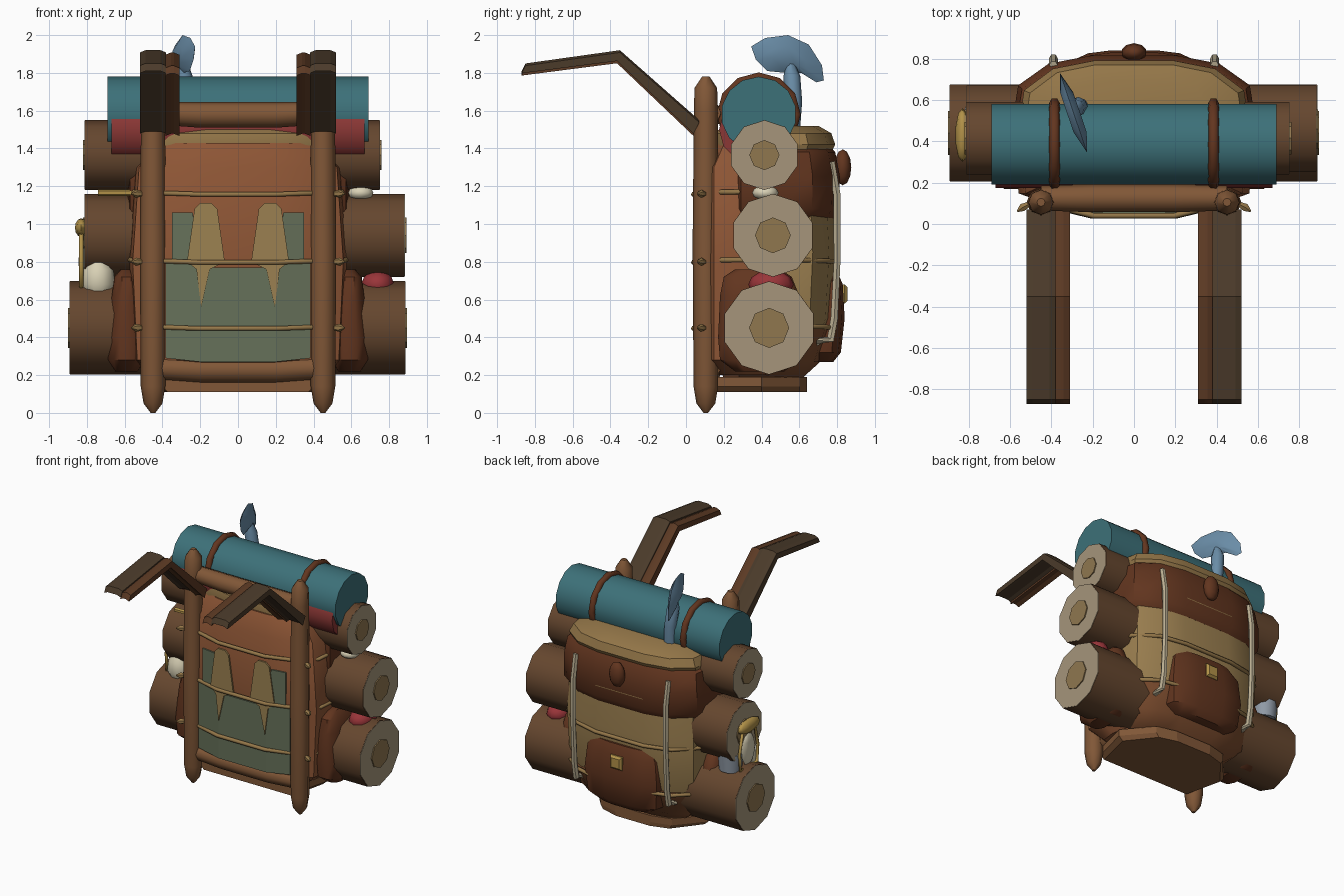
import bpy, bmesh, math
from mathutils import Vector, Matrix

if "Cube" in bpy.data.objects:
    bpy.data.objects.remove(bpy.data.objects["Cube"])

MATS = {}
def mat(h):
    if h not in MATS:
        m = bpy.data.materials.new("col_" + h)
        m.diffuse_color = [(int(h[i:i + 2], 16) / 255) ** 2.2 for i in (0, 2, 4)] + [1]
        m.use_nodes = True
        m.node_tree.nodes["Principled BSDF"].inputs["Base Color"].default_value = m.diffuse_color
        MATS[h] = m
    return MATS[h]

WOOD, BARK, DARK, TAN, GOLD, CREAM, STEEL, RED = (
    "80583a", "654832", "623824", "93764a", "b0904a", "d8d0b4", "6a8ca6", "98383c")

def add(name, bm, col, angle=30):
    bmesh.ops.recalc_face_normals(bm, faces=bm.faces)
    me = bpy.data.meshes.new(name)
    bm.to_mesh(me)
    bm.free()
    me.materials.append(mat(col))
    if angle:
        me.shade_smooth()
        me.set_sharp_from_angle(angle=math.radians(angle))
    ob = bpy.data.objects.new(name, me)
    bpy.context.collection.objects.link(ob)
    return ob

def skin(name, rings, col, angle=30):
    """Join equal rings of points into a capped solid."""
    bm = bmesh.new()
    vs = [[bm.verts.new(p) for p in r] for r in rings]
    n = len(rings[0])
    for a, b in zip(vs, vs[1:]):
        for i in range(n):
            bm.faces.new((a[i], a[(i + 1) % n], b[(i + 1) % n], b[i]))
    bm.faces.new(vs[0])
    bm.faces.new(vs[-1])
    return add(name, bm, col, angle)

HALF = [(.35, 0), (.68, .06), (.97, .2), (1, .5), (.95, .78), (.7, .94), (.35, 1)]
RING = HALF + [(-x, t) for x, t in reversed(HALF)]

def loft(name, secs, col, cx=0):
    """Sections are (z, half width, front y, back y)."""
    return skin(name, [[(cx + x * w, a + t * (b - a), z) for x, t in RING]
                       for z, w, a, b in secs], col, 40)

def tube(name, pts, radii, col, sides=8, angle=50):
    pts = [Vector(p) for p in pts]
    rings = []
    for i, p in enumerate(pts):
        d = (pts[min(i + 1, len(pts) - 1)] - pts[max(i - 1, 0)]).normalized()
        u = d.cross(Vector((0, 1, 0)) if abs(d.y) < .9 else Vector((1, 0, 0))).normalized()
        v = d.cross(u)
        rings.append([p + radii[i] * (u * math.cos(k * math.tau / sides) + v * math.sin(k * math.tau / sides))
                      for k in range(sides)])
    return skin(name, rings, col, angle)

def rod_x(name, x0, x1, y, z, r, col, sides=10):
    return tube(name, [(x0, y, z), (x1, y, z)], [r, r], col, sides, 40)

def ball(name, loc, size, col, rot=None):
    bm = bmesh.new()
    m = Matrix.Translation(loc) @ (rot or Matrix()) @ Matrix.Diagonal((*size, 1))
    bmesh.ops.create_uvsphere(bm, u_segments=10, v_segments=6, radius=1, matrix=m)
    return add(name, bm, col, 50)

def loop(name, pts, depth, col):
    cu = bpy.data.curves.new(name, 'CURVE')
    cu.dimensions = '3D'
    cu.bevel_depth, cu.bevel_resolution = depth, 1
    s = cu.splines.new('POLY')
    s.points.add(len(pts) - 1)
    for q, p in zip(s.points, pts):
        q.co = (*p, 1)
    s.use_cyclic_u = True
    cu.materials.append(mat(col))
    bpy.context.collection.objects.link(bpy.data.objects.new(name, cu))

# Pack body: front sack, rear sack, base, flap and lid
loft("front_sack", [(.2, .46, .14, .5), (.28, .55, .06, .5), (.8, .575, .06, .5),
                    (1.3, .54, .06, .5), (1.43, .42, .13, .5)], "8c5638")
loft("rear_sack", [(.3, .5, .25, .7), (.5, .55, .25, .77), (.85, .56, .25, .79), (1.2, .54, .25, .77)], "9c8052")
loft("sack_base", [(.17, .36, .2, .6), (.27, .5, .18, .71), (.46, .555, .2, .775)], "7c4e32")
loft("top_flap", [(1.03, .55, .18, .78), (1.08, .59, .16, .81), (1.25, .59, .16, .815),
                  (1.38, .57, .17, .79), (1.43, .5, .2, .75)], DARK)
loft("tan_lid", [(1.38, .55, .15, .77), (1.42, .56, .14, .79), (1.48, .53, .15, .77), (1.52, .42, .2, .7)], TAN)

# Rear pocket with buckle, flap button
loft("rear_pocket", [(.27, .22, .6, .78), (.32, .3, .6, .82), (.5, .32, .6, .84), (.68, .3, .6, .83), (.75, .25, .6, .8)], DARK)
skin("pocket_buckle", [[(x * s, y, .63 + z * s) for x, z in ((-1, -1), (1, -1), (1, 1), (-1, 1))]
                       for y, s in ((.81, .05), (.84, .05), (.855, .035))], GOLD, 0)
ball("flap_button", (0, .83, 1.3), (.062, .045, .095), DARK)

# Front cloth panel and fringes
def patch(name, pts, col, off):
    f = lambda x: .06 + max(0, abs(x) - .2) * .14 - off
    skin(name, [[(x, f(x) + d, z) for x, z in pts] for d in (0, .012)], col, 0)

patch("green_panel", [(-.2, .27), (.2, .27), (.2, .77), (.1, .77), (-.1, .77), (-.2, .77)], "66705a", .01)
for s in (1, -1):
    patch("green_side", [(s * .2, .27), (s * .385, .29), (s * .385, .8), (s * .35, .8), (s * .35, 1.06),
                         (s * .24, 1.06), (s * .2, .8)], "66705a", .01)
    patch("tan_fringe", [(s * x, z) for x, z in ((.11, 1.08), (.14, 1.11), (.2, 1.11), (.23, 1.08), (.27, .8),
                                                 (.22, .76), (.195, .56), (.15, .76), (.07, .8))], "9a8052", .018)

# Cords around the pack
for z, w in ((1.16, .56), (.8, .58), (.45, .575)):
    loop("pack_cord", [(x * w, .04 + t * .76, z + .02 * abs(x) - .01) for x, t in RING], .014, TAN)
    for s in (1, -1):
        tube("cord_knot", [(s * .5, .1, z), (s * .54, .08, z), (s * .565, .06, z)], [.012, .022, .004], TAN, 6)

for s in (1, -1):
    # Frame poles with pointed ends
    tube("frame_pole", [(s * .45, .105, z) for z in (0, .05, .14, .9, 1.6, 1.72, 1.78)],
         [.012, .05, .065, .07, .063, .06, .02], WOOD)
    # Shoulder straps bent up and forward
    prof = [(.07, 1.55), (-.35, 1.92), (-.85, 1.85), (-.87, 1.81), (-.365, 1.875), (.04, 1.49)]
    for nm, a, b, dz, col in (("strap_outer", .38, .52, 0, "4c3d2e"), ("strap_inner", .31, .385, -.012, "5c3c28")):
        skin(nm, [[(s * x, y, (z + dz if k else z - .012 + dz)) for y, z in prof]
                  for x, k in ((a, 0), (a + .03, 1), (b - .03, 1), (b, 0))], col, 0)
    # Side pockets
    loft("side_pocket", [(.22, .06, .26, .52), (.28, .1, .18, .6), (.4, .11, .17, .62), (.62, .08, .18, .6),
                         (.72, .065, .2, .56), (.76, .03, .26, .5)], DARK, s * .59)
    # Pale rear straps
    tube("rear_strap", [(s * .39, y, z) for y, z in ((.69, .375), (.765, .39), (.785, .5), (.8, .8), (.8, 1.15), (.77, 1.33))],
         [.02, .024, .022, .02, .022, .02], "b8ac90", 6)
    # Bands on the bedroll
    loop("roll_band", [(s * .385, .385 + .2 * math.cos(k * math.tau / 12), 1.58 + .2 * math.sin(k * math.tau / 12))
                       for k in range(12)], .026, DARK)

# Cross bars and bottom tray
for nm, z in (("top_bar", 1.57), ("bottom_bar", .22)):
    tube(nm, [(x, .125, z + abs(x) * .04) for x in (-.45, -.2, .2, .45)], [.06, .068, .068, .06], WOOD)
tray = [(-.4, .12), (.4, .12), (.47, .4), (.3, .6), (.15, .64), (-.15, .64), (-.3, .6), (-.47, .4)]
skin("bottom_tray", [[(x * k, y, z) for x, y in tray] for z, k in ((.11, .93), (.14, 1), (.19, 1))], WOOD, 0)

# Logs running through the pack, with pale ends and cores
for nm, x0, x1, y, z, r in (("lower_log", -.89, .885, .44, .45, .247), ("middle_log", -.81, .88, .46, .94, .22),
                            ("upper_log", -.81, .75, .415, 1.365, .185)):
    rod_x(nm, x0, x1, y, z, r, BARK)
    for e, d in ((x0, -1), (x1, 1)):
        rod_x(nm + "_end", e - d * .01, e + d * .003, y, z, r * .99, "a4947a")
        rod_x(nm + "_core", e - d * .01, e + d * .011, y, z, r * .43, "8e7650", 8)

# Bedroll and red blanket under it
rod_x("bedroll", -.69, .69, .385, 1.58, .2, "3f7078", 14)
rod_x("red_blanket", -.67, .67, .35, 1.5, .175, "8a3a38", 12)

# Shovel tucked in behind the bedroll
blade = [(.345, 1.94), (.42, 1.985), (.54, 2.0), (.65, 1.95), (.72, 1.84), (.73, 1.76), (.69, 1.75),
         (.61, 1.8), (.53, 1.8), (.43, 1.81), (.37, 1.87)]
tilt = lambda y: -.295 - (y - .545) * .34
skin("shovel_blade", [[(tilt(.545 + (y - .545) * k) + d, .545 + (y - .545) * k, 1.89 + (z - 1.89) * k) for y, z in blade]
                      for d, k in ((-.032, .5), (0, 1), (.032, .5))], STEEL, 60)
tube("shovel_neck", [(-.26, .55, 1.45), (-.27, .57, 1.65), (-.285, .56, 1.78), (-.29, .55, 1.86)],
     [.05, .045, .045, .02], STEEL)

# Small goods wedged between the logs
ball("red_bundle", (.74, .45, .68), (.09, .12, .075), RED)
ball("white_bundle", (.65, .42, 1.165), (.07, .07, .04), CREAM)
tube("grey_cup", [(-.74, .52, .66), (-.74, .52, .79)], [.08, .09], "8e98a4", 10)
tube("cream_pouch", [(-.74, .36, z) for z in (.64, .68, .76, .805)], [.07, .09, .08, .05], CREAM, 10)
rod_x("gold_pin", -.74, -.55, .3, 1.165, .017, GOLD, 6)

# Gold lantern hanging on the left
ball("lantern_cap", (-.83, .43, .98), (.035, .13, .05), GOLD)
loop("lantern_frame", [(-.83, y, z) for y, z in ((.33, .67), (.53, .67), (.54, .8), (.5, .97), (.36, .97), (.32, .8))], .012, GOLD)
ball("lantern_glass", (-.825, .43, .8), (.02, .08, .12), CREAM)
